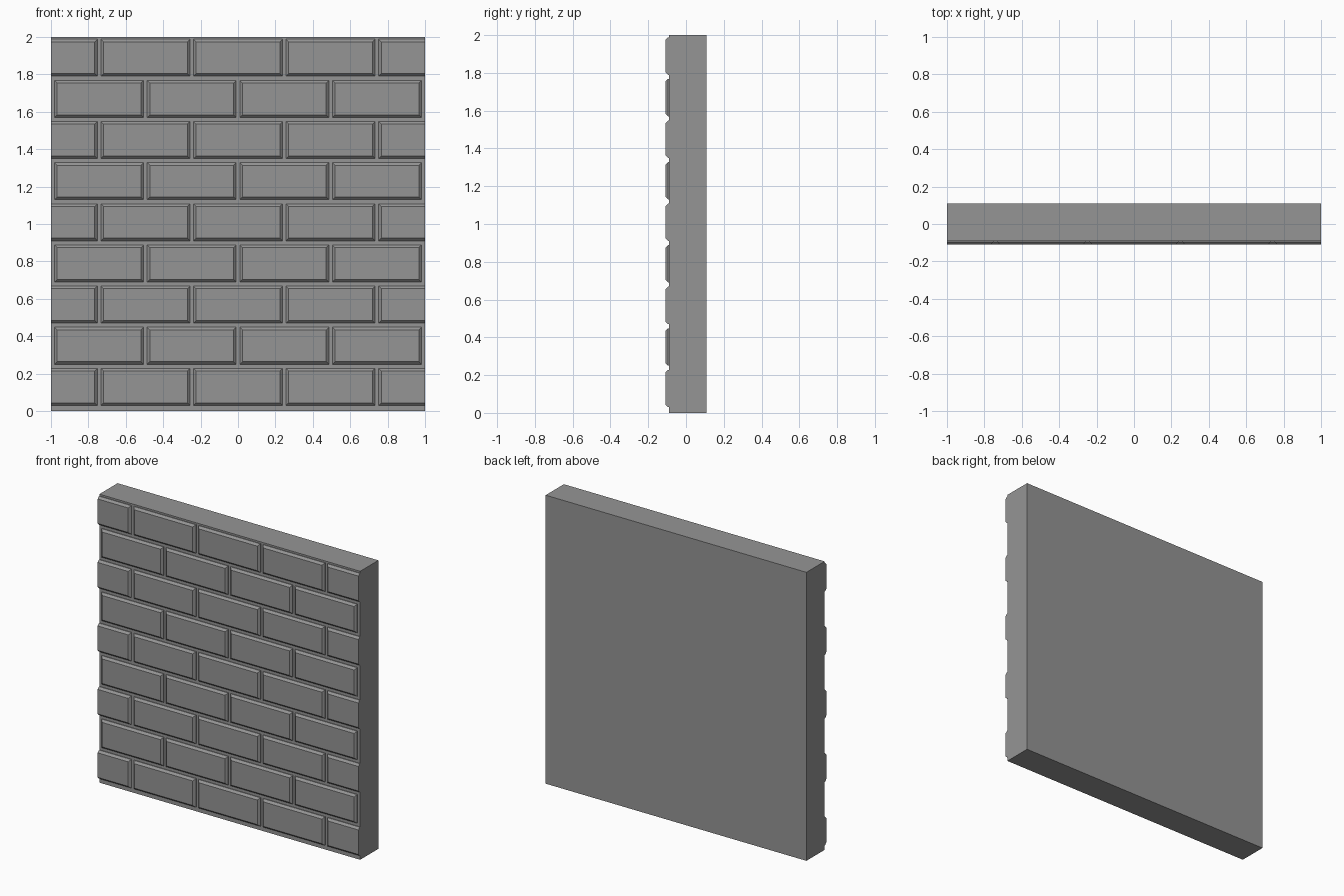
import bpy, bmesh

if "Cube" in bpy.data.objects:
    bpy.data.objects.remove(bpy.data.objects["Cube"])

HALF = 1.0                      # half width of the wall
FRONT, BACK = -0.09, 0.109      # wall faces in y
FACE = -0.109                   # brick faces in y
CHAMFER = 0.014
PITCH_X, PITCH_Z = 0.495, 0.22
BRICK_W, BRICK_H = 0.476, 0.198

grey = bpy.data.materials.new("plain grey")
grey.diffuse_color = (0.3, 0.3, 0.3, 1)
grey.use_nodes = True
grey.node_tree.nodes["Principled BSDF"].inputs["Base Color"].default_value = grey.diffuse_color


def finish(bm, name):
    bmesh.ops.recalc_face_normals(bm, faces=bm.faces)
    mesh = bpy.data.meshes.new(name)
    bm.to_mesh(mesh)
    bm.free()
    mesh.materials.append(grey)
    ob = bpy.data.objects.new(name, mesh)
    bpy.context.collection.objects.link(ob)
    return ob


def loft(bm, rings):
    """Closed solid through rectangles given as (x0, x1, z0, z1, y)."""
    loops = [[bm.verts.new((x, y, z)) for x, z in
              ((x0, z0), (x1, z0), (x1, z1), (x0, z1))]
             for x0, x1, z0, z1, y in rings]
    for a, b in zip(loops, loops[1:]):
        for i in range(4):
            j = (i + 1) % 4
            bm.faces.new((a[i], a[j], b[j], b[i]))
    bm.faces.new(loops[0])
    bm.faces.new(loops[-1])


# Mortar slab behind the bricks
bm = bmesh.new()
loft(bm, [(-HALF, HALF, 0, 2, BACK), (-HALF, HALF, 0, 2, FRONT)])
finish(bm, "wall_slab")


# One course of chamfered bricks; bricks running past the ends are cut flush
def course(row):
    bm = bmesh.new()
    z0 = 0.03 + row * PITCH_Z
    z1 = z0 + BRICK_H
    centres = [-2, -1, 0, 1, 2] if row % 2 == 0 else [-1.5, -0.5, 0.5, 1.5]
    for c in centres:
        left, right = c * PITCH_X - BRICK_W / 2, c * PITCH_X + BRICK_W / 2
        x0, x1 = max(left, -HALF), min(right, HALF)
        in0 = CHAMFER if left > -HALF else 0
        in1 = CHAMFER if right < HALF else 0
        loft(bm, [(x0, x1, z0, z1, FRONT + 0.001),
                  (x0, x1, z0, z1, FACE + CHAMFER),
                  (x0 + in0, x1 - in1, z0 + CHAMFER, z1 - CHAMFER, FACE)])
    finish(bm, f"brick_course_{row + 1}")


for row in range(9):
    course(row)
